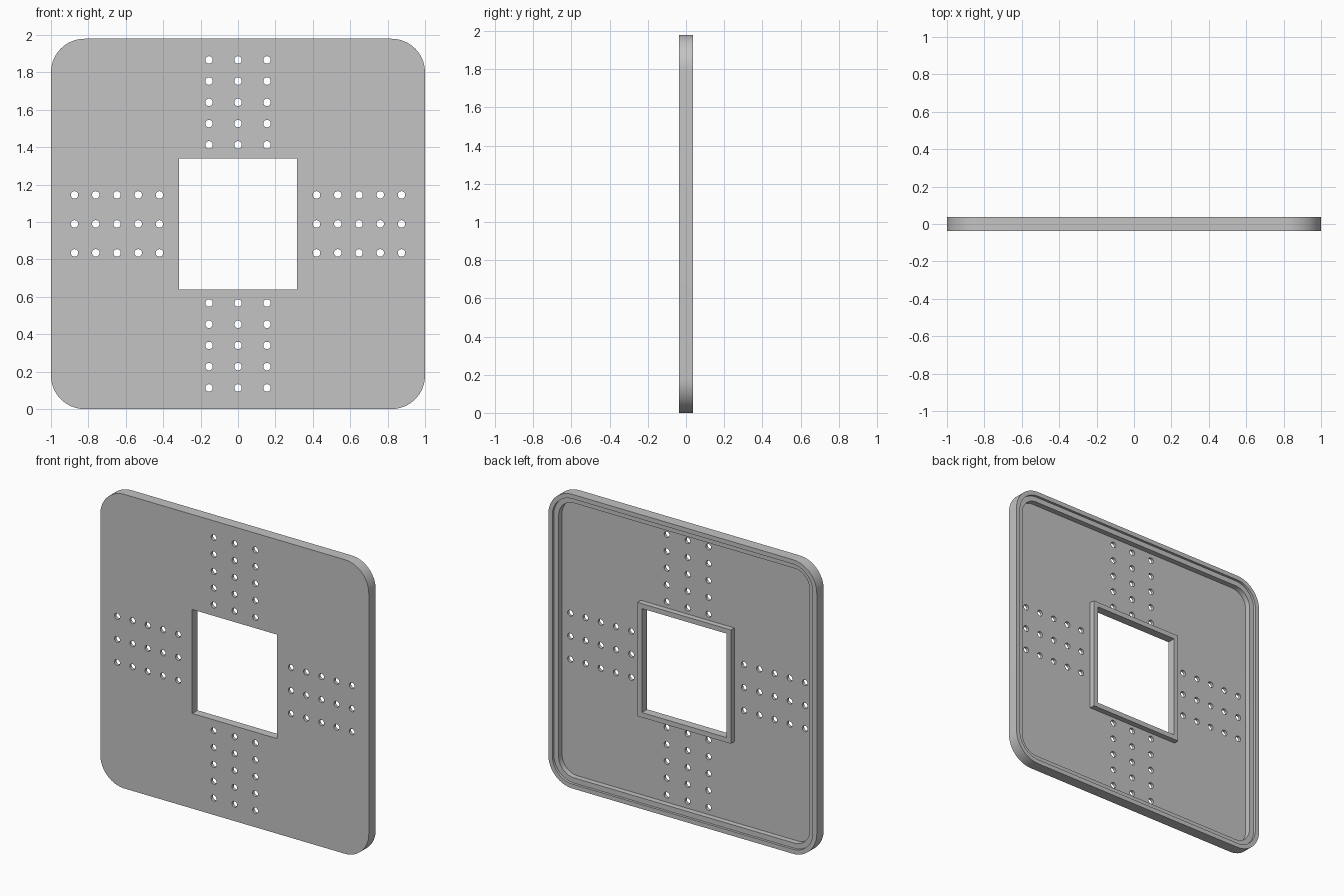
import bpy, bmesh
from math import sin, cos, pi, radians
from mathutils import Vector

cube = bpy.data.objects.get("Cube")
if cube:
    bpy.data.objects.remove(cube, do_unlink=True)

# Main sizes
HALF_W, HALF_H, HALF_D = 1.0, 0.99, 0.037
CORNER = 0.18
MID = HALF_H            # height of the centre
FLOOR, LEDGE = -0.017, 0.02   # depths of the web and of the stepped ledge
LIP, STEP = 0.03, 0.065       # rim widths
WIN_W, WIN_H, FRAME = 0.315, 0.35, 0.033


def circle(cx, cz, r, n=20):
    return [(cx + r * cos(2 * pi * i / n), cz + r * sin(2 * pi * i / n)) for i in range(n)]


def rectangle(w, h):
    return [(-w, MID - h), (w, MID - h), (w, MID + h), (-w, MID + h)]


def rounded(inset, n=16):
    """Rounded outline of the panel, moved inwards by inset."""
    r, pts = CORNER - inset, []
    corners = [(1, 1), (-1, 1), (-1, -1), (1, -1)]
    for q, (sx, sz) in enumerate(corners):
        for i in range(n + 1):
            a = (q + i / n) * pi / 2
            pts.append((sx * (HALF_W - CORNER) + r * cos(a),
                        MID + sz * (HALF_H - CORNER) + r * sin(a)))
    return pts


def slab(name, groups, y0, y1):
    """Solid between two depths; each group is an outline plus its holes."""
    bm = bmesh.new()
    for loops in groups:
        edges = []
        for loop in loops:
            vs = [bm.verts.new((x, y0, z)) for x, z in loop]
            edges += [bm.edges.new((v, vs[i - 1])) for i, v in enumerate(vs)]
        bmesh.ops.triangle_fill(bm, edges=edges, use_beauty=True)
    ext = bmesh.ops.extrude_face_region(bm, geom=bm.faces[:])
    moved = [g for g in ext["geom"] if isinstance(g, bmesh.types.BMVert)]
    bmesh.ops.translate(bm, verts=moved, vec=Vector((0, y1 - y0, 0)))
    bmesh.ops.recalc_face_normals(bm, faces=bm.faces[:])
    mesh = bpy.data.meshes.new(name)
    bm.to_mesh(mesh)
    bm.free()
    obj = bpy.data.objects.new(name, mesh)
    bpy.context.collection.objects.link(obj)
    return obj


# Bolt holes: five rows of three on each side of the window
holes = []
for s in (-1, 1):
    for i in range(5):
        for j in (-1, 0, 1):
            holes.append([circle(s * (0.42 + i * 0.1135), MID + j * 0.155, 0.02)])
            holes.append([circle(j * 0.155, MID + s * (0.423 + i * 0.1135), 0.02)])

panel = slab("panel", [[rounded(0)]], -HALF_D, HALF_D)
window = rectangle(WIN_W, WIN_H)
frame = rectangle(WIN_W + FRAME, WIN_H + FRAME)

cutters = [
    slab("ledge_cutter", [[rounded(LIP)]], LEDGE, 0.2),
    slab("pocket_cutter", [[rounded(STEP), frame]], FLOOR, 0.2),
    slab("opening_cutter", [[window]] + holes, -0.2, 0.3),
]
for cutter in cutters:
    cutter.hide_render = True
    mod = panel.modifiers.new(cutter.name, "BOOLEAN")
    mod.operation = "DIFFERENCE"
    mod.solver = "EXACT"
    mod.object = cutter

# Bake the cuts and drop the cutters
deps = bpy.context.evaluated_depsgraph_get()
baked = bpy.data.meshes.new_from_object(panel.evaluated_get(deps))
panel.modifiers.clear()
panel.data = baked
for cutter in cutters:
    bpy.data.objects.remove(cutter, do_unlink=True)

# Colour
grey = bpy.data.materials.new("light_grey")
grey.use_nodes = True
colour = (0.55, 0.55, 0.55, 1)
grey.diffuse_color = colour
grey.node_tree.nodes["Principled BSDF"].inputs["Base Color"].default_value = colour
panel.data.materials.clear()
panel.data.materials.append(grey)

# Smooth corners and holes, sharp edges
bpy.ops.object.select_all(action="DESELECT")
panel.select_set(True)
bpy.context.view_layer.objects.active = panel
bpy.ops.object.shade_smooth_by_angle(angle=radians(30))
